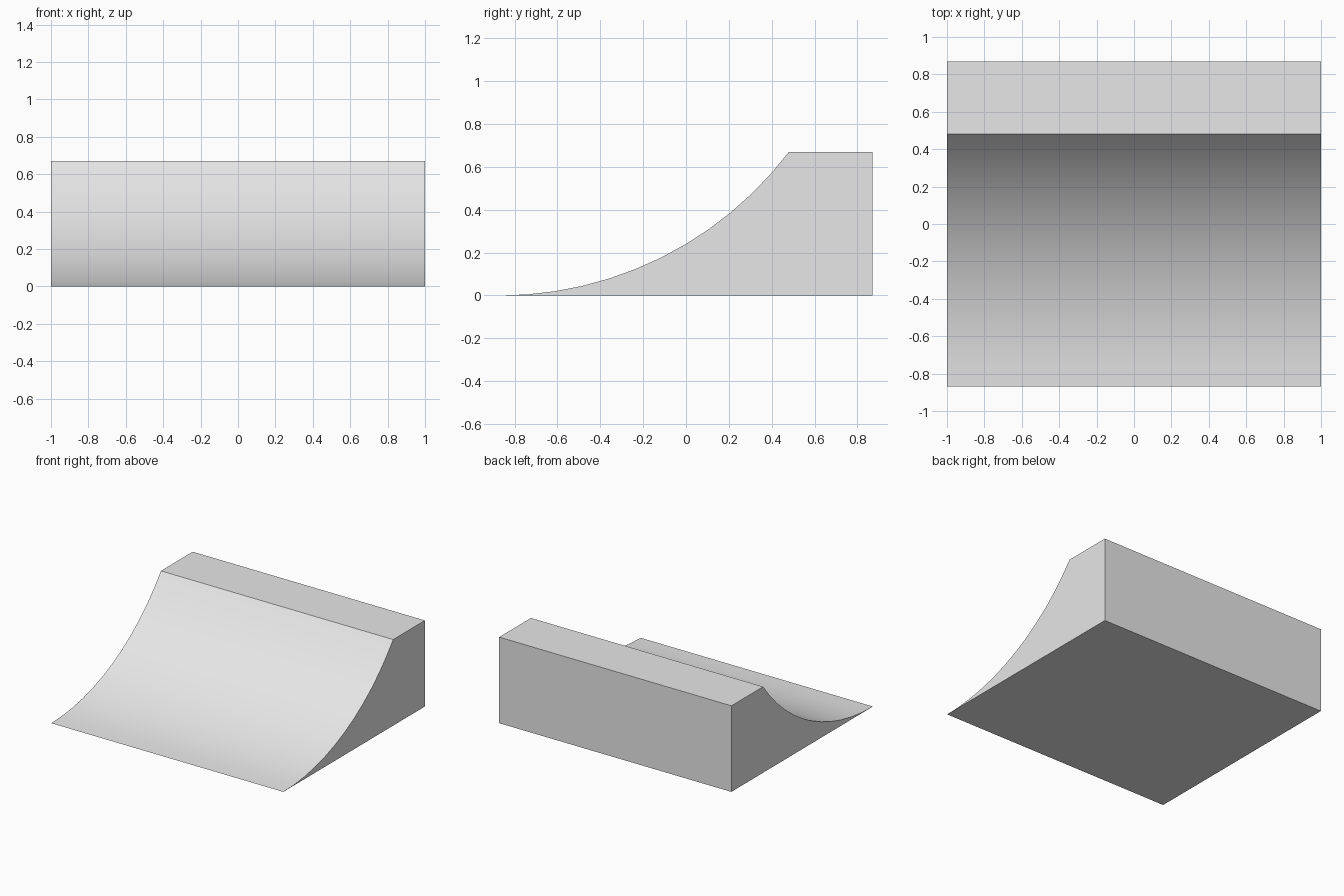
import bpy
import bmesh
import math

cube = bpy.data.objects.get("Cube")
if cube:
    bpy.data.objects.remove(cube, do_unlink=True)

WIDTH, HEIGHT = 2.0, 0.67
FRONT, LIP, BACK = -0.87, 0.48, 0.87
SEGMENTS = 12

# Single plain grey material
grey = bpy.data.materials.new("light_grey")
grey.use_nodes = True
colour = (0.8, 0.8, 0.8, 1.0)
grey.diffuse_color = colour
grey.node_tree.nodes["Principled BSDF"].inputs["Base Color"].default_value = colour

# Side profile: arc tangent to the ground at the front, then a flat deck
run = LIP - FRONT
radius = (run ** 2 + HEIGHT ** 2) / (2 * HEIGHT)
sweep = math.asin(run / radius)
profile = []
for i in range(SEGMENTS + 1):
    a = sweep * i / SEGMENTS
    profile.append((FRONT + radius * math.sin(a), radius * (1 - math.cos(a))))
profile += [(BACK, HEIGHT), (BACK, 0)]

# Extrude the profile across the width
bm = bmesh.new()
side = bm.faces.new([bm.verts.new((-WIDTH / 2, y, z)) for y, z in profile])
extruded = bmesh.ops.extrude_face_region(bm, geom=[side], use_keep_orig=True)
moved = [v for v in extruded["geom"] if isinstance(v, bmesh.types.BMVert)]
bmesh.ops.translate(bm, verts=moved, vec=(WIDTH, 0, 0))
bmesh.ops.recalc_face_normals(bm, faces=bm.faces)

mesh = bpy.data.meshes.new("quarter_pipe_ramp")
bm.to_mesh(mesh)
bm.free()
mesh.materials.append(grey)
ramp = bpy.data.objects.new("quarter_pipe_ramp", mesh)
bpy.context.collection.objects.link(ramp)

# Smooth curve, sharp outer edges
bpy.ops.object.select_all(action="DESELECT")
ramp.select_set(True)
bpy.context.view_layer.objects.active = ramp
bpy.ops.object.shade_smooth_by_angle(angle=math.radians(20))
